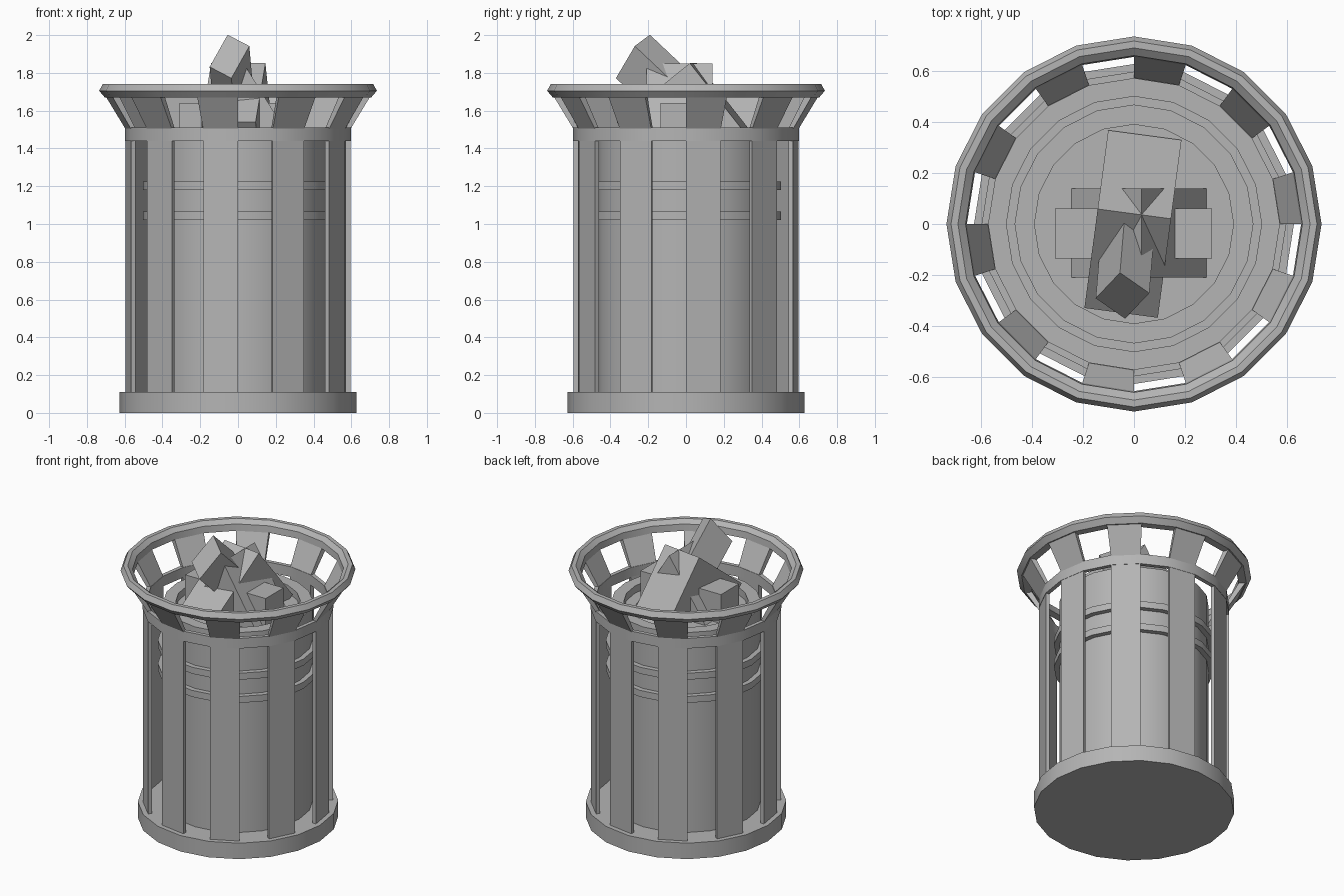
import bpy, bmesh, math
from mathutils import Matrix, Vector

if "Cube" in bpy.data.objects:
    bpy.data.objects.remove(bpy.data.objects["Cube"])

N = 20  # sides of every round part

grey = bpy.data.materials.new("dark_grey")
grey.diffuse_color = (0.46, 0.46, 0.46, 1)
grey.use_nodes = True
grey.node_tree.nodes["Principled BSDF"].inputs["Base Color"].default_value = grey.diffuse_color


def finish(name, bm, smooth=True):
    bmesh.ops.recalc_face_normals(bm, faces=bm.faces)
    me = bpy.data.meshes.new(name)
    bm.to_mesh(me)
    bm.free()
    me.materials.append(grey)
    ob = bpy.data.objects.new(name, me)
    bpy.context.collection.objects.link(ob)
    if smooth:
        bpy.ops.object.select_all(action='DESELECT')
        ob.select_set(True)
        bpy.context.view_layer.objects.active = ob
        bpy.ops.object.shade_smooth_by_angle(angle=math.radians(30))
    return ob


def loop_at(bm, profile, i):
    a = 2 * math.pi * i / N
    return [bm.verts.new((r * math.cos(a), r * math.sin(a), z)) for r, z in profile]


def bridge(bm, a, b):
    n = len(a)
    for k in range(n):
        bm.faces.new((a[k], b[k], b[(k + 1) % n], a[(k + 1) % n]))


def ring(name, profile):
    """Closed (radius, z) profile swept all the way round."""
    bm = bmesh.new()
    loops = [loop_at(bm, profile, i) for i in range(N)]
    for i in range(N):
        bridge(bm, loops[i], loops[(i + 1) % N])
    return finish(name, bm)


def slats(name, profile):
    """The same profile on every second side only."""
    bm = bmesh.new()
    for i in range(0, N, 2):
        a, b = loop_at(bm, profile, i), loop_at(bm, profile, i + 1)
        bridge(bm, a, b)
        bm.faces.new(a)
        bm.faces.new(b)
    return finish(name, bm)


def disc(name, r, z0, z1):
    bm = bmesh.new()
    lo, hi = [[bm.verts.new((r * math.cos(2 * math.pi * i / N),
                             r * math.sin(2 * math.pi * i / N), z)) for i in range(N)]
              for z in (z0, z1)]
    bridge(bm, lo, hi)
    bm.faces.new(lo)
    bm.faces.new(hi)
    return finish(name, bm)


def block(name, matrix):
    bm = bmesh.new()
    bmesh.ops.create_cube(bm, size=1, matrix=matrix)
    return finish(name, bm, False)


def box(name, loc, size, rot=(0, 0, 0)):
    r = [math.radians(d) for d in rot]
    m = (Matrix.Translation(loc) @ Matrix.Rotation(r[2], 4, 'Z')
         @ Matrix.Rotation(r[1], 4, 'Y') @ Matrix.Rotation(r[0], 4, 'X'))
    return block(name, m @ Matrix.Diagonal((*size, 1)))


def edge_box(name, centre, *edges):
    """Box given by its centre and three edge vectors."""
    m = Matrix(edges).transposed().to_4x4()
    return block(name, Matrix.Translation(centre) @ m)


# Outer cage: base, upright slats, collar, flared slats and rim
disc("base", 0.627, 0, 0.11)
slats("upright_slats", [(0.57, 0.10), (0.595, 0.10), (0.595, 1.445), (0.57, 1.445)])
ring("collar", [(0.57, 1.44), (0.597, 1.44), (0.597, 1.51), (0.57, 1.51)])
slats("flared_slats", [(0.57, 1.505), (0.597, 1.505), (0.70, 1.675), (0.66, 1.675)])
ring("rim", [(0.655, 1.67), (0.705, 1.67), (0.735, 1.705), (0.717, 1.74),
             (0.69, 1.74), (0.66, 1.715)])

# Inner bin with two raised bands and a lipped opening
disc("inner_bin", 0.468, 0.10, 1.44)
ring("bin_lip", [(0.39, 1.43), (0.468, 1.43), (0.468, 1.49), (0.39, 1.49)])
for k, z in enumerate((1.02, 1.18)):
    ring(f"bin_band_{k + 1}", [(0.46, z), (0.502, z), (0.502, z + 0.045), (0.46, z + 0.045)])

# Rubbish heap
box("rubbish_large", (-0.004, 0, 1.50), (0.29, 0.5, 0.5), (38.5, 0, -7.6))
box("rubbish_flat", (-0.002, -0.037, 1.54), (0.615, 0.195, 0.2))

# Ridged block lying across the heap
left, right = Vector((-0.355, 0, -0.53)), Vector((0.255, 0, -0.41))
edge_box("rubbish_cross", Vector((0.03, -0.035, 1.85)) + (left + right) / 2,
         left, right, Vector((0, 0.35, 0)))

# Tall leaning box, defined by its upper end face and its axis
e1, e2 = Vector((0.115, -0.08, -0.06)), Vector((-0.095, -0.10, -0.17))
axis = Vector((0.06, 0.72, -0.68)).normalized() * 0.45
edge_box("rubbish_leaning", Vector((-0.045, -0.281, 1.887)) + axis / 2, e1, e2, axis)
